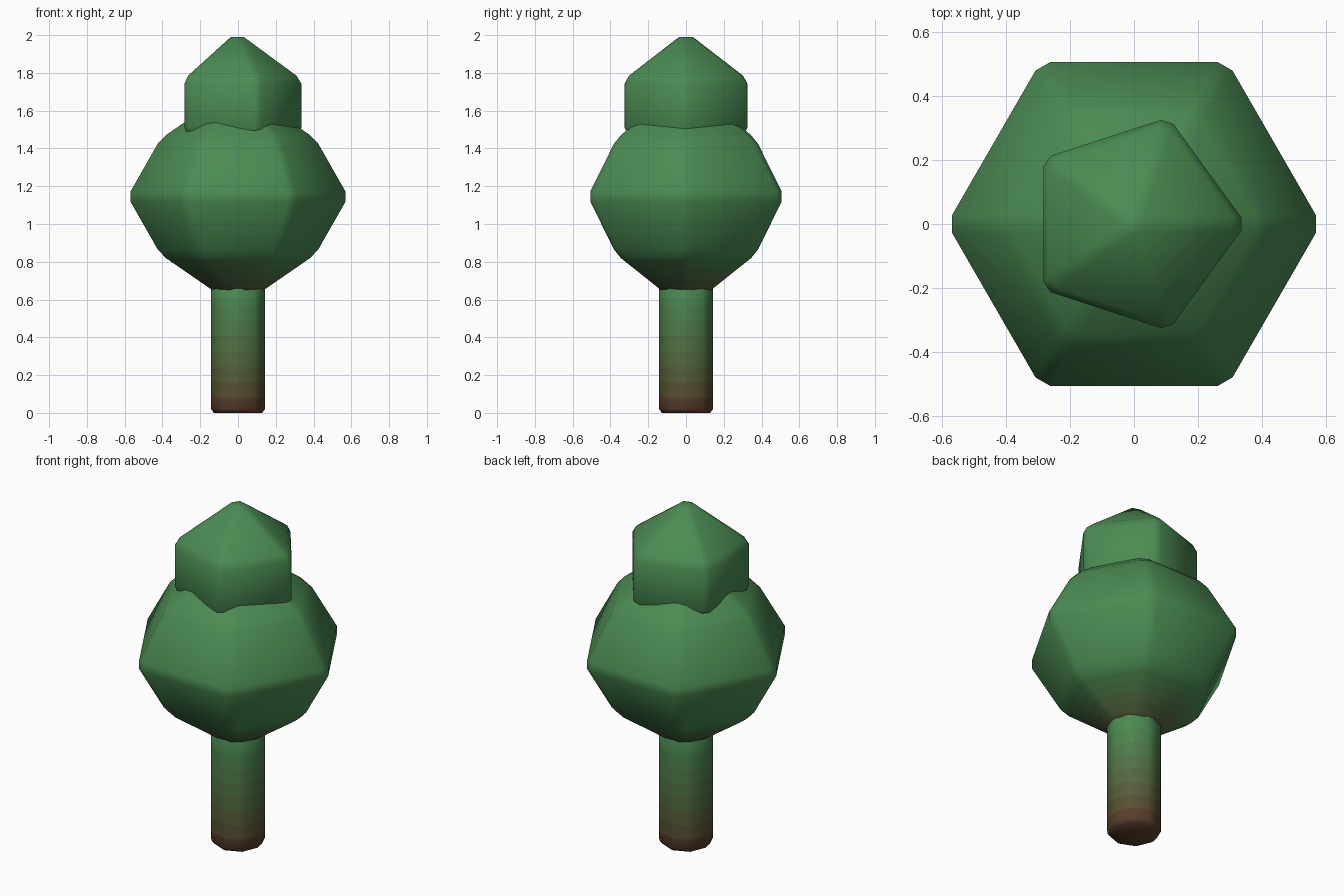
import bpy, bmesh, math

if "Cube" in bpy.data.objects:
    bpy.data.objects.remove(bpy.data.objects["Cube"])

GREEN = (0.07, 0.26, 0.085)
BROWN = (0.10, 0.05, 0.025)
STEPS = 8

# Shared colour ramp from bark brown to leaf green
ramp = []
for i in range(STEPS):
    t = i / (STEPS - 1)
    m = bpy.data.materials.new(f"bark_to_leaf_{i}")
    m.diffuse_color = (*[b + (g - b) * t for b, g in zip(BROWN, GREEN)], 1)
    m.use_nodes = True
    m.node_tree.nodes["Principled BSDF"].inputs["Base Color"].default_value = m.diffuse_color
    ramp.append(m)


def lathe(name, sides, profile, bevel, fade=None):
    """Low-poly turned solid with chamfered edges; fade = (brown z, green z)."""
    bm = bmesh.new()
    rings = []
    for r, z in profile:
        if r == 0:
            rings.append([bm.verts.new((0, 0, z))])
        else:
            rings.append([bm.verts.new((r * math.cos(math.tau * k / sides),
                                        r * math.sin(math.tau * k / sides), z))
                          for k in range(sides)])
    for a, b in zip(rings, rings[1:]):
        for k in range(sides):
            n = (k + 1) % sides
            if len(a) == 1:
                bm.faces.new((a[0], b[n], b[k]))
            elif len(b) == 1:
                bm.faces.new((a[k], a[n], b[0]))
            else:
                bm.faces.new((a[k], a[n], b[n], b[k]))
    # flat caps where the profile is open
    if len(rings[0]) > 1:
        bm.faces.new(rings[0][::-1])
    if len(rings[-1]) > 1:
        bm.faces.new(rings[-1])
    bmesh.ops.recalc_face_normals(bm, faces=bm.faces[:])
    bmesh.ops.bevel(bm, geom=bm.edges[:], offset=bevel, offset_type='OFFSET',
                    segments=1, profile=0.5, affect='EDGES', clamp_overlap=True)
    # colour bands
    if fade:
        lo, hi = fade
        for i in range(1, STEPS):
            z = lo + (hi - lo) * i / STEPS
            bmesh.ops.bisect_plane(bm, geom=bm.verts[:] + bm.edges[:] + bm.faces[:],
                                   plane_co=(0, 0, z), plane_no=(0, 0, 1))
    for f in bm.faces:
        f.smooth = True
        f.material_index = STEPS - 1
        if fade:
            t = (f.calc_center_median().z - lo) / (hi - lo)
            f.material_index = max(0, min(STEPS - 1, int(t * STEPS)))
    me = bpy.data.meshes.new(name)
    bm.to_mesh(me)
    bm.free()
    for m in ramp:
        me.materials.append(m)
    ob = bpy.data.objects.new(name, me)
    bpy.context.collection.objects.link(ob)
    return ob


# Eight-sided trunk
lathe("trunk", 8, [(0.15, 0), (0.15, 0.75)], 0.02, fade=(0.0, 0.65))

# Six-sided main foliage
lathe("lower_foliage", 6,
      [(0, 0.545), (0.425, 0.838), (0.6, 1.145), (0.425, 1.452), (0, 1.745)],
      0.03, fade=(0.56, 0.84))

# Five-sided top foliage
lathe("upper_foliage", 5,
      [(0, 1.225), (0.35, 1.485), (0.35, 1.768), (0, 2.025)], 0.025)
